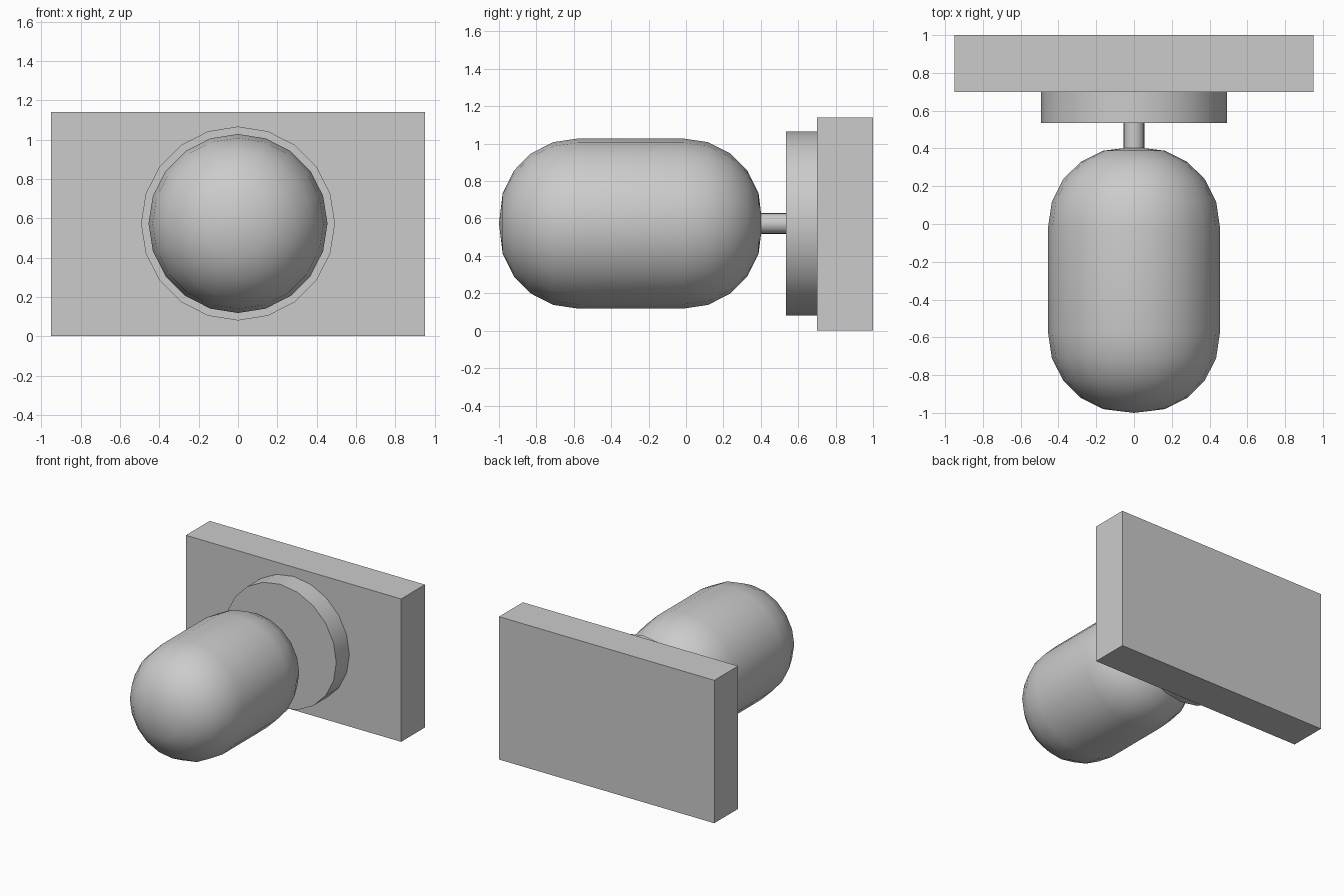
import bpy, bmesh, math

if "Cube" in bpy.data.objects:
    bpy.data.objects.remove(bpy.data.objects["Cube"])

SIDES = 20
AXIS_Z = 0.573


def finish(name, bm):
    bmesh.ops.recalc_face_normals(bm, faces=bm.faces)
    mesh = bpy.data.meshes.new(name)
    bm.to_mesh(mesh)
    bm.free()
    obj = bpy.data.objects.new(name, mesh)
    bpy.context.collection.objects.link(obj)
    return obj


def lathe(name, profile):
    """Revolve (radius, y) points around the horizontal y axis."""
    bm = bmesh.new()
    verts = [bm.verts.new((0, y, AXIS_Z + r)) for r, y in profile]
    edges = [bm.edges.new(pair) for pair in zip(verts, verts[1:])]
    bmesh.ops.spin(bm, geom=verts + edges, cent=(0, 0, AXIS_Z), axis=(0, 1, 0),
                   angle=math.tau, steps=SIDES)
    bmesh.ops.remove_doubles(bm, verts=bm.verts, dist=0.0005)
    # Close open ends with a flat cap
    rim = [e for e in bm.edges if e.is_boundary]
    if rim:
        bmesh.ops.holes_fill(bm, edges=rim, sides=0)
    obj = finish(name, bm)
    bpy.ops.object.select_all(action='DESELECT')
    obj.select_set(True)
    bpy.context.view_layer.objects.active = obj
    bpy.ops.object.shade_smooth_by_angle(angle=math.radians(35))
    return obj


# Rectangular wall plate
bm = bmesh.new()
bmesh.ops.create_cube(bm, size=1)
bmesh.ops.scale(bm, vec=(1.9, 0.3, 1.14), verts=bm.verts)
bmesh.ops.translate(bm, vec=(0, 0.85, 0.57), verts=bm.verts)
finish("wall_plate", bm)

# Round mounting disc and thin stem
lathe("mounting_disc", [(0.493, 0.535), (0.493, 0.70)])
lathe("stem", [(0.055, 0.39), (0.055, 0.54)])

# Rounded knob: one end profile mirrored about its middle
end = [(0, -1.0), (0.163, -0.98), (0.283, -0.92),
       (0.374, -0.83), (0.435, -0.71), (0.455, -0.575)]
middle = -0.296
lathe("knob", end + [(r, 2 * middle - y) for r, y in reversed(end)])
